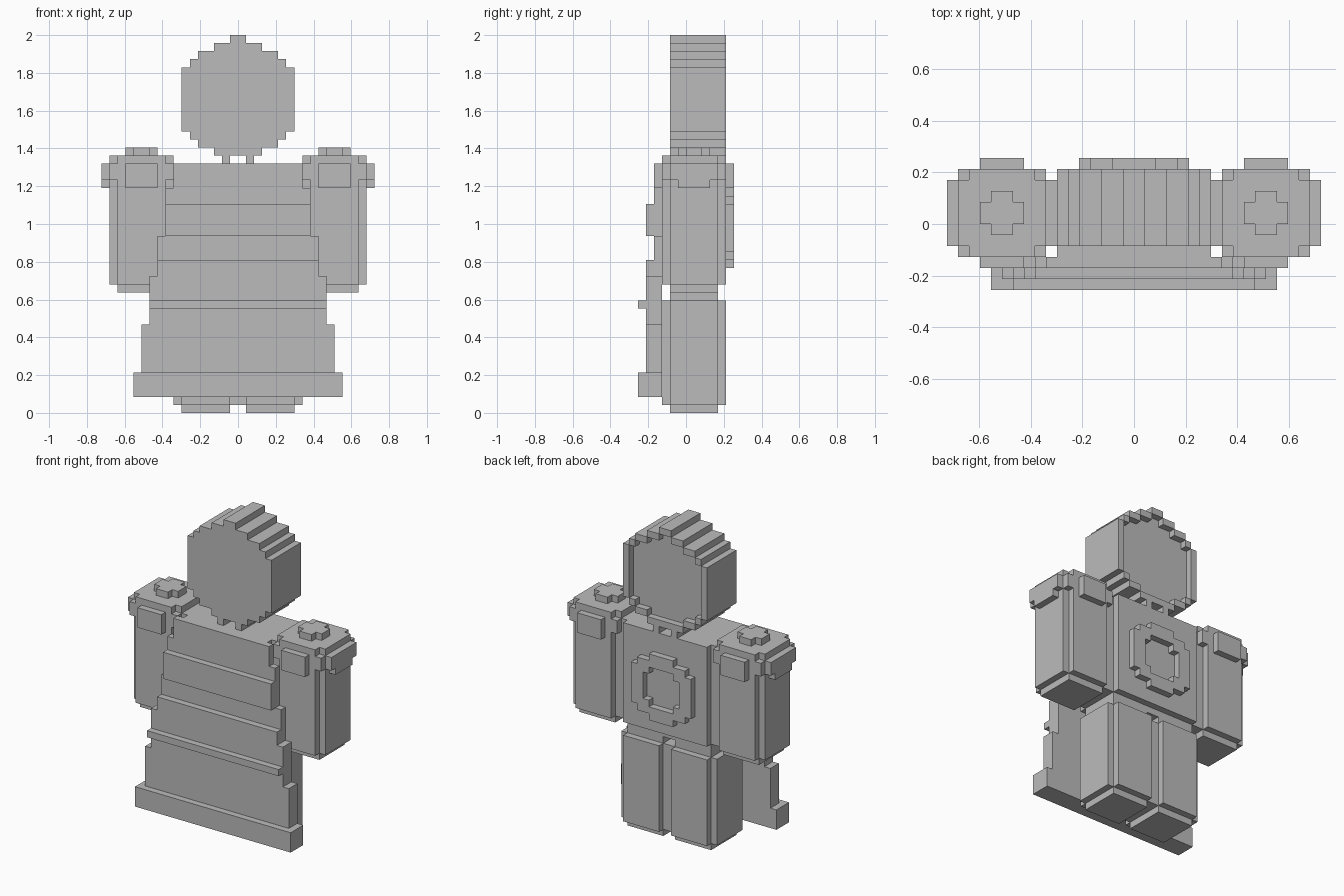
import bpy, bmesh
from mathutils import Vector

if "Cube" in bpy.data.objects:
    bpy.data.objects.remove(bpy.data.objects["Cube"])

U = 2 / 47  # size of one grid cell; all measures below are in cells

grey = bpy.data.materials.new("plain_grey")
grey.use_nodes = True
grey.diffuse_color = (0.5, 0.5, 0.5, 1)
grey.node_tree.nodes["Principled BSDF"].inputs["Base Color"].default_value = (0.5, 0.5, 0.5, 1)


def disc(steps):
    """Stepped round shape from (half width, half height), outermost row first."""
    bottom = [(h, -steps[i + 1][1]) for i, (h, e) in enumerate(steps[:-1])]
    return -steps[0][1], bottom + [(h, e) for h, e in reversed(steps)]


def prism(name, shape, axis, lo, hi, cx=0, cv=0):
    """Extrude a left-right symmetric stepped outline along y or z."""
    v, rows = shape
    side = []
    for half, top in rows:
        side += [(half, v), (half, top)]
        v = top
    outline = side + [(-h, w) for h, w in reversed(side)]

    def place(h, w, d):
        h, w = h + cx, w + cv
        return Vector((h, w, d) if axis == "z" else (h, d, w)) * U

    bm = bmesh.new()
    face = bm.faces.new([bm.verts.new(place(h, w, lo)) for h, w in outline])
    ext = bmesh.ops.extrude_face_region(bm, geom=[face])
    moved = [g for g in ext["geom"] if isinstance(g, bmesh.types.BMVert)]
    bmesh.ops.translate(bm, verts=moved, vec=place(0, 0, hi) - place(0, 0, lo))
    bmesh.ops.recalc_face_normals(bm, faces=bm.faces)
    me = bpy.data.meshes.new(name)
    bm.to_mesh(me)
    bm.free()
    me.materials.append(grey)
    ob = bpy.data.objects.new(name, me)
    bpy.context.collection.objects.link(ob)
    return ob


def box(name, half, y0, y1, z0, z1, cx=0):
    return prism(name, (y0, [(half, y1)]), "z", z0, z1, cx)


def carve(ob, cutter):
    """Subtract the cutter, bake the result and drop the cutter."""
    mod = ob.modifiers.new("recess", "BOOLEAN")
    mod.operation, mod.solver, mod.object = "DIFFERENCE", "EXACT", cutter
    cutter.hide_render = True
    bpy.context.view_layer.update()
    baked = bpy.data.meshes.new_from_object(
        ob.evaluated_get(bpy.context.evaluated_depsgraph_get()))
    ob.modifiers.clear()
    ob.data = baked
    bpy.data.objects.remove(cutter)


# Head: stepped disc, hollowed one cell deep at the back
head = prism("head", (32, [(3, 33), (5, 34), (6, 35), (7, 43), (6, 44),
                           (5, 45), (3, 46), (1, 47)]), "y", -2, 5)
carve(head, prism("head_cutter", (33, [(3, 34), (5, 35), (6, 43), (5, 44),
                                       (3, 45), (1, 46)]), "y", 4, 7))

# Torso with notched corners, and its narrower underside
prism("torso", disc([(7, 4), (8, 3)]), "z", 16, 31, cv=1)
box("torso_base", 7, -2, 4, 15, 16)

# Ring on the back
ring = prism("back_ring", disc([(2, 5), (4, 4), (5, 3)]), "y", 5, 6, cv=23)
carve(ring, prism("ring_cutter", disc([(2, 3), (3, 2)]), "y", 4, 7, cv=23))

# Paired parts
limb = disc([(3, 4), (4, 3)])
for s, side in ((1, "left"), (-1, "right")):
    box(side + "_neck_peg", 0.5, -2, 5, 31, 32, 1.5 * s)
    # Arm
    arm = 12 * s
    prism(side + "_arm", limb, "z", 16, 28, arm, 1)
    box(side + "_hand", 3, -2, 4, 15, 16, arm)
    # Rounded shoulder in layers
    prism(side + "_shoulder_lower", disc([(2, 5), (3, 4), (4, 3), (5, 2)]), "z", 28, 29, arm, 1)
    prism(side + "_shoulder", disc([(2, 5), (4, 4), (5, 3)]), "z", 29, 31, arm, 1)
    prism(side + "_shoulder_upper", limb, "z", 31, 32, arm, 1)
    prism(side + "_shoulder_cap", disc([(1, 2), (2, 1)]), "z", 32, 33, arm, 1)
    # Leg
    prism(side + "_leg", limb, "z", 1, 14, 4 * s, 1)
    box(side + "_foot", 3, -2, 4, 0, 1, 4 * s)
    box(side + "_hip", 3, -2, 4, 14, 15, 4 * s)

# Flared front apron: one stepped sheet with raised bands
prism("apron", (2, [(13, 5), (12, 11), (11, 17), (10, 22), (9, 28), (8, 31)]), "y", -4, -3)
prism("apron_skirt", (2, [(13, 5), (12, 11), (11, 17), (10, 19)]), "y", -5, -4)
box("apron_chest_band", 9, -5, -4, 22, 26)
box("apron_belt", 11, -6, -5, 13, 14)
box("apron_hem", 13, -6, -5, 2, 5)
